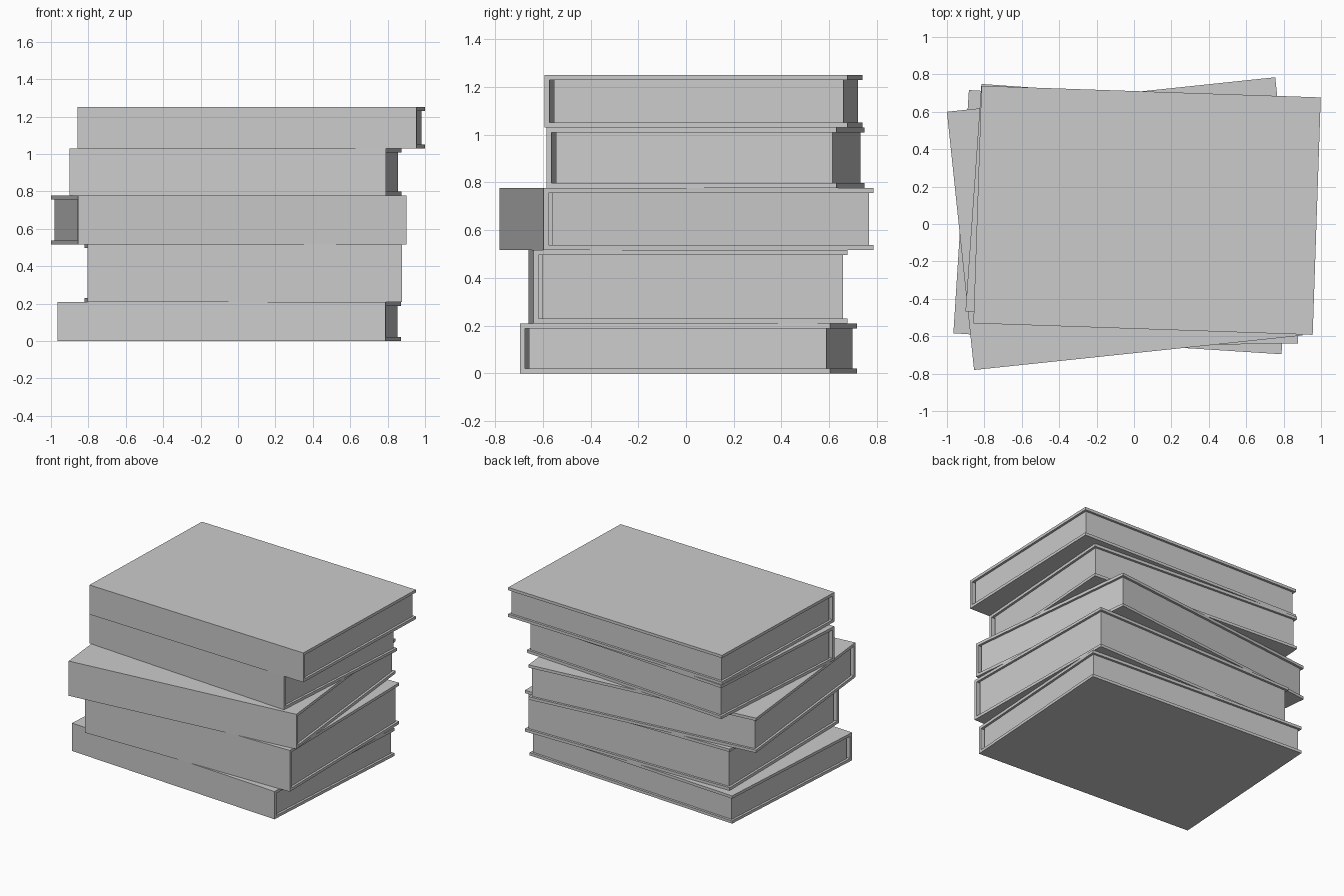
import bpy, bmesh
from math import radians
from mathutils import Matrix

if "Cube" in bpy.data.objects:
    bpy.data.objects.remove(bpy.data.objects["Cube"])

T = 0.021      # cover board thickness
INSET = 0.017  # how far the pages sit back from the cover edges
GAP = 0.017    # space between spine and pages


def make_object(name, bm, place):
    bmesh.ops.recalc_face_normals(bm, faces=bm.faces)
    mesh = bpy.data.meshes.new(name)
    bm.to_mesh(mesh)
    bm.free()
    ob = bpy.data.objects.new(name, mesh)
    ob.matrix_world = place
    bpy.context.collection.objects.link(ob)


def extrude_x(bm, profile, x0, x1):
    face = bm.faces.new([bm.verts.new((x0, y, z)) for y, z in profile])
    new = bmesh.ops.extrude_face_region(bm, geom=[face], use_keep_orig=True)
    verts = [g for g in new["geom"] if isinstance(g, bmesh.types.BMVert)]
    bmesh.ops.translate(bm, verts=verts, vec=(x1 - x0, 0, 0))


def book(index, cx, cy, z0, z1, width, depth, angle):
    place = Matrix.Translation((cx, cy, z0)) @ Matrix.Rotation(radians(angle), 4, 'Z')
    h, w, d = z1 - z0, width / 2, depth / 2

    # cover: C-shaped profile with the spine at the front
    bm = bmesh.new()
    extrude_x(bm, [(-d, 0), (d, 0), (d, T), (-d + T, T),
                   (-d + T, h - T), (d, h - T), (d, h), (-d, h)], -w, w)
    make_object(f"book_cover_{index}", bm, place)

    # pages: block open towards the spine
    bm = bmesh.new()
    y0, y1 = -d + T + GAP, d - INSET
    extrude_x(bm, [(y0, T), (y1, T), (y1, h - T), (y0, h - T)], -w + INSET, w - INSET)
    bmesh.ops.recalc_face_normals(bm, faces=bm.faces)
    front = [f for f in bm.faces if f.normal.y < -0.9]
    bmesh.ops.delete(bm, geom=front, context='FACES')
    make_object(f"book_pages_{index}", bm, place)


# stack from bottom to top: centre x, y, z range, width, depth, turn
stack = [
    (-0.047, 0.010, 0.000, 0.208, 1.758, 1.303, -3.65),
    (0.028, 0.008, 0.208, 0.517, 1.681, 1.315, 0.7),
    (-0.050, 0.002, 0.517, 0.777, 1.765, 1.388, 6.0),
    (-0.013, 0.082, 0.777, 1.030, 1.695, 1.218, -4.0),
    (0.070, 0.073, 1.030, 1.250, 1.815, 1.270, -1.95),
]
for i, b in enumerate(stack, 1):
    book(i, *b)
